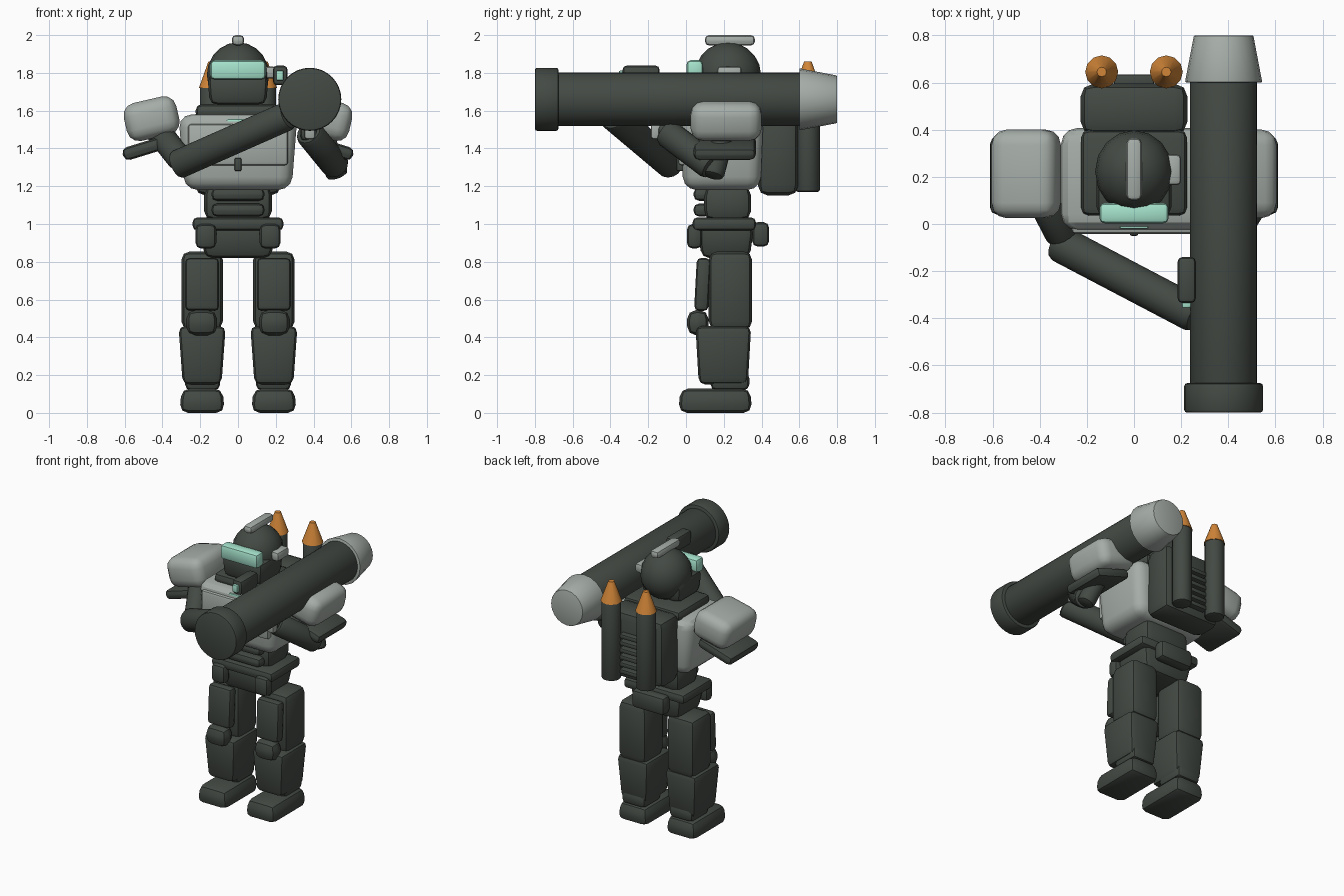
import bpy, bmesh, math
from mathutils import Vector, Matrix

old = bpy.data.objects.get("Cube")
if old:
    bpy.data.objects.remove(old, do_unlink=True)


def material(name, rgb):
    m = bpy.data.materials.new(name)
    m.use_nodes = True
    m.diffuse_color = (*rgb, 1)
    m.node_tree.nodes["Principled BSDF"].inputs["Base Color"].default_value = (*rgb, 1)
    return m


DARK = material("dark_armour", (0.056, 0.067, 0.057))
LIGHT = material("light_armour", (0.38, 0.42, 0.39))
TEAL = material("teal_glass", (0.38, 0.77, 0.61))
ORANGE = material("orange_warhead", (0.65, 0.24, 0.04))


def finish(name, bm, mat, angle=30):
    bmesh.ops.recalc_face_normals(bm, faces=bm.faces)
    me = bpy.data.meshes.new(name)
    bm.to_mesh(me)
    bm.free()
    me.materials.append(mat)
    me.shade_smooth()
    me.set_sharp_from_angle(angle=math.radians(angle))
    ob = bpy.data.objects.new(name, me)
    bpy.context.collection.objects.link(ob)
    return ob


def box(name, x, y, z, mat=DARK, bevel=0.02, segs=2, bottom=(1, 1), top=(1, 1), rot=(0, 0, 0)):
    """Bevelled box spanning the x, y, z ranges; ends can be tapered."""
    size = Vector([r[1] - r[0] for r in (x, y, z)])
    bm = bmesh.new()
    bmesh.ops.create_cube(bm, size=1)
    for v in bm.verts:
        t = top if v.co.z > 0 else bottom
        v.co = Vector((v.co.x * size.x * t[0], v.co.y * size.y * t[1], v.co.z * size.z))
    bmesh.ops.bevel(bm, geom=bm.edges[:], offset=min(bevel, min(size) * 0.48),
                    segments=segs, profile=0.5, affect='EDGES', clamp_overlap=True)
    ob = finish(name, bm, mat)
    ob.location = [(r[0] + r[1]) / 2 for r in (x, y, z)]
    ob.rotation_euler = rot
    return ob


def rod(name, a, b, r1, r2=None, mat=DARK, sides=24, bevel=0.012):
    """Round bar from a to b with bevelled rims."""
    a, b = Vector(a), Vector(b)
    bm = bmesh.new()
    bmesh.ops.create_cone(bm, cap_ends=True, segments=sides, radius1=r1,
                          radius2=r1 if r2 is None else r2, depth=(b - a).length)
    if bevel:
        rims = [e for e in bm.edges if any(len(f.verts) > 4 for f in e.link_faces)]
        bmesh.ops.bevel(bm, geom=rims, offset=bevel, segments=2, profile=0.5, affect='EDGES')
    q = (b - a).to_track_quat('Z', 'Y').to_matrix().to_4x4()
    bm.transform(Matrix.Translation((a + b) / 2) @ q)
    return finish(name, bm, mat)


def wide(h):
    return (-h, h)


def side(s, lo, hi):
    return (lo, hi) if s > 0 else (-hi, -lo)


# Legs, shoulders and hip pouches, mirrored
for s, tag in ((1, "left"), (-1, "right")):
    box(tag + "_foot", side(s, .07, .31), (-.04, .35), (0, .13), bevel=.045, top=(.9, .95))
    box(tag + "_ankle", side(s, .095, .28), (.13, .335), (.12, .215), bevel=.03)
    box(tag + "_shin", side(s, .065, .315), (.05, .345), (.15, .46), bevel=.035, bottom=(.82, .88))
    box(tag + "_knee", side(s, .11, .275), (.005, .12), (.41, .545), bevel=.05)
    box(tag + "_thigh", side(s, .08, .3), (.12, .35), (.44, .855), bevel=.045)
    box(tag + "_thigh_plate", side(s, .1, .28), (.05, .125), (.54, .82), bevel=.025,
        rot=(math.radians(-3), 0, 0))
    box(tag + "_hip_pouch", side(s, .115, .225), (.005, .085), (.87, 1.0), bevel=.03)
    box(tag + "_shoulder_pad", side(s, .315, .6), (.025, .4), (1.455, 1.66), LIGHT, bevel=.065,
        segs=3, rot=(0, s * math.radians(13), 0))
    box(tag + "_arm_guard", side(s, .34, .615), (.04, .37), (1.37, 1.44), bevel=.03,
        rot=(0, s * math.radians(17), 0))

# Hips and waist
box("pelvis", wide(.205), (.06, .36), (.82, .99), bevel=.04, bottom=(.85, .85))
box("belt", wide(.24), (.035, .37), (.965, 1.035), bevel=.025)
box("rear_pouch", wide(.13), (.35, .44), (.88, 1.01), bevel=.03)
box("waist", wide(.18), (.095, .345), (1.02, 1.2), bevel=.05)
for i in range(2):
    z = 1.04 + i * .083
    box("belly_segment", wide(.14), (.04, .13), (z, z + .068), bevel=.028)

# Torso, chest panel and collar
box("torso", wide(.315), (-.03, .41), (1.18, 1.58), LIGHT, bevel=.07, segs=3, bottom=(.9, .93))
box("chest_panel", wide(.265), (-.042, .02), (1.31, 1.53), LIGHT, bevel=.018)
box("chest_light", wide(.06), (-.02, .03), (1.53, 1.555), TEAL, bevel=.006)
box("chest_latch", wide(.018), (-.05, 0), (1.28, 1.35), bevel=.008)
box("collar", wide(.225), (.035, .4), (1.555, 1.635), bevel=.035)

# Head
bm = bmesh.new()
bmesh.ops.create_uvsphere(bm, u_segments=16, v_segments=10, radius=1)
bm.transform(Matrix.Translation((0, .222, 1.79)) @ Matrix.Diagonal((.165, .175, .172, 1)))
finish("helmet", bm, DARK, 40)
box("jaw", wide(.162), (.03, .3), (1.63, 1.79), bevel=.04, bottom=(.92, .95))
box("visor", wide(.147), (.003, .09), (1.765, 1.867), TEAL, bevel=.022)
box("crest", wide(.033), (.1, .365), (1.945, 2.0), LIGHT, bevel=.022)
box("ear_module", (.13, .2), (.165, .295), (1.77, 1.835), LIGHT, bevel=.018)

# Backpack with louvres and two rockets
box("backpack", wide(.227), (.38, .595), (1.15, 1.63), bevel=.055)
for i in range(6):
    z = 1.21 + i * .05
    box("louvre", wide(.085), (.57, .635), (z, z + .032), bevel=.01)
for x in (-.137, .137):
    rod("rocket_tube", (x, .645, 1.17), (x, .645, 1.73), .064, sides=16)
    rod("rocket_tip", (x, .645, 1.72), (x, .645, 1.86), .07, .02, ORANGE, 12, 0)

# Shoulder launcher along y
LX, LZ = .38, 1.66
rod("launcher_tube", (LX, -.72, LZ), (LX, .66, LZ), .142, sides=32)
rod("launcher_muzzle", (LX, -.8, LZ), (LX, -.675, LZ), .167, sides=32)
rod("launcher_nozzle", (LX, .6, LZ), (LX, .8, LZ), .164, .126, LIGHT, 20, .006)
box("launcher_scope", (.185, .262), (-.335, -.14), (1.735, 1.838), bevel=.02)
box("scope_lens", (.203, .241), (-.355, -.32), (1.76, 1.812), TEAL, bevel=.006)
box("launcher_grip", (.352, .408), (-.185, -.13), (1.45, 1.54), LIGHT, bevel=.012)

# Arms reaching to the launcher
elbow_r, elbow_l = (-.3, -.06, 1.335), (.525, .14, 1.3)
rod("right_upper_arm", (-.43, .19, 1.5), elbow_r, .068, sides=16, bevel=.025)
rod("right_forearm", (-.33, -.075, 1.31), (.27, -.39, 1.575), .078, sides=16, bevel=.025)
rod("left_upper_arm", (.43, .21, 1.52), (.53, .14, 1.25), .06, sides=16, bevel=.025)
rod("left_forearm", elbow_l, (.37, -.11, 1.49), .075, sides=16, bevel=.025)
box("left_hand", (.33, .42), (-.15, -.05), (1.44, 1.53), bevel=.025)
